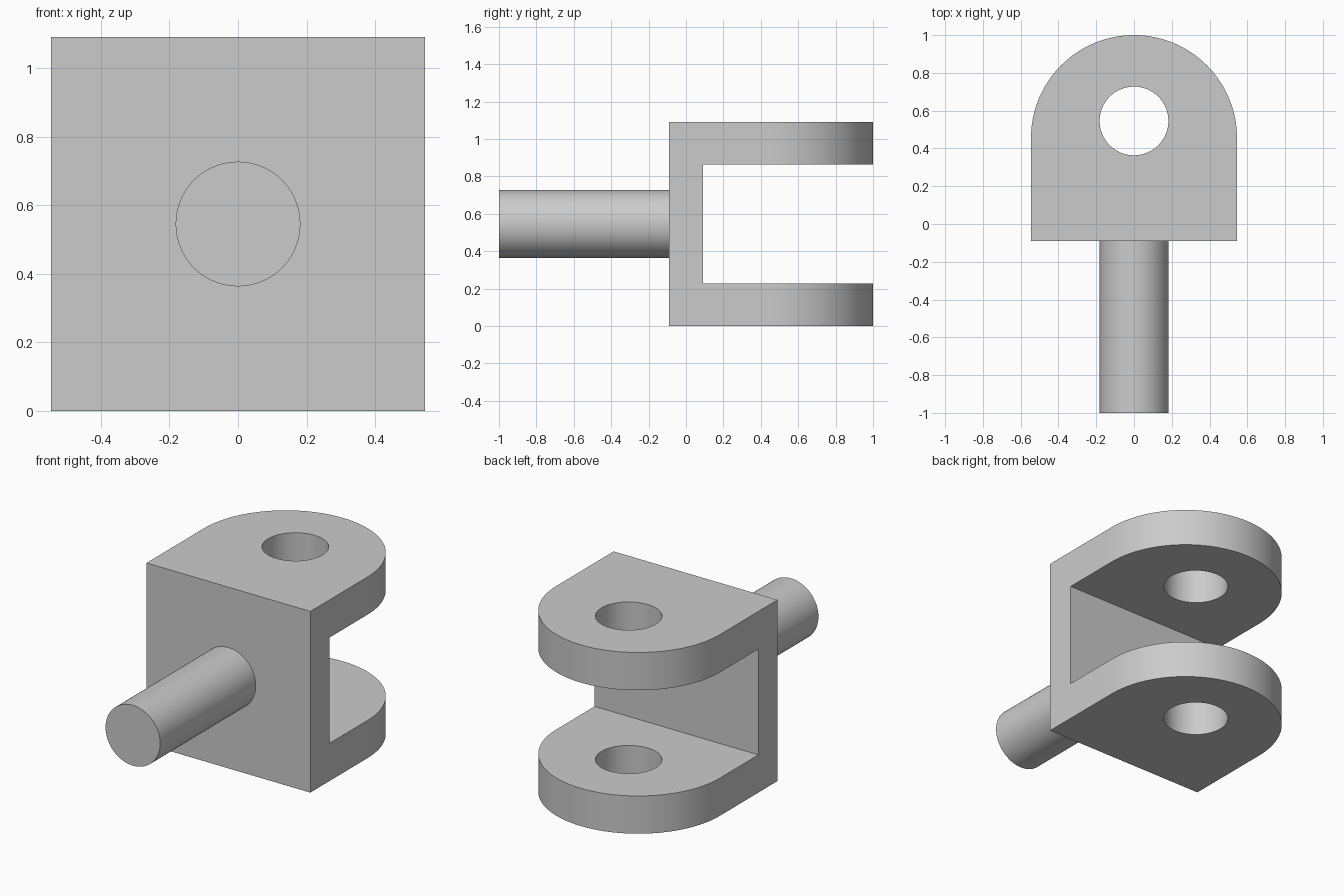
import bpy, bmesh, math
from mathutils import Matrix

cube = bpy.data.objects.get("Cube")
if cube:
    bpy.data.objects.remove(cube, do_unlink=True)

U = 1 / 11                 # design unit
HALF = 6 * U               # half width and arc radius
HEIGHT = 12 * U
MID = HEIGHT / 2
ARM = 2.5 * U              # fork arm thickness
BORE = 2 * U               # pin and hole radius

grey = bpy.data.materials.new("light grey")
grey.use_nodes = True
colour = (0.6, 0.6, 0.6, 1)
grey.diffuse_color = colour
grey.node_tree.nodes["Principled BSDF"].inputs["Base Color"].default_value = colour


def finish(name, bm):
    bmesh.ops.recalc_face_normals(bm, faces=bm.faces)
    mesh = bpy.data.meshes.new(name)
    bm.to_mesh(mesh)
    bm.free()
    mesh.materials.append(grey)
    obj = bpy.data.objects.new(name, mesh)
    bpy.context.collection.objects.link(obj)
    return obj


def cylinder(name, radius, length, matrix):
    bm = bmesh.new()
    bmesh.ops.create_cone(bm, cap_ends=True, segments=96, radius1=radius,
                          radius2=radius, depth=length, matrix=matrix)
    return finish(name, bm)


def smooth(obj):
    bpy.ops.object.select_all(action='DESELECT')
    obj.select_set(True)
    bpy.context.view_layer.objects.active = obj
    bpy.ops.object.shade_smooth_by_angle(angle=math.radians(30))


def cut(obj, cutter):
    mod = obj.modifiers.new("cut", 'BOOLEAN')
    mod.operation, mod.solver, mod.object = 'DIFFERENCE', 'EXACT', cutter
    bpy.context.view_layer.objects.active = obj
    bpy.ops.object.modifier_apply(modifier=mod.name)
    bpy.data.objects.remove(cutter, do_unlink=True)


# Fork body: square front, half-round back, extruded upward
bm = bmesh.new()
outline = [(-HALF, -U), (HALF, -U)]
steps = 64
for i in range(steps + 1):
    a = math.pi * i / steps
    outline.append((HALF * math.cos(a), 5 * U + HALF * math.sin(a)))
base = bm.faces.new([bm.verts.new((x, y, 0)) for x, y in outline])
top = bmesh.ops.extrude_face_region(bm, geom=[base])["geom"]
bmesh.ops.translate(bm, vec=(0, 0, HEIGHT),
                    verts=[v for v in top if isinstance(v, bmesh.types.BMVert)])
fork = finish("fork", bm)

# Slot between the two arms
bm = bmesh.new()
bmesh.ops.create_cube(bm, size=1, matrix=Matrix.Translation((0, U + 1, MID))
                      @ Matrix.Diagonal((2, 2, HEIGHT - 2 * ARM, 1)))
cut(fork, finish("slot_cutter", bm))

# Vertical hole through both arms
cut(fork, cylinder("hole_cutter", BORE, 2, Matrix.Translation((0, 6 * U, MID))))
smooth(fork)

# Round shank reaching forward from the front wall
length = 1 - U
shank = cylinder("shank", BORE, length,
                 Matrix.Translation((0, -U - length / 2, MID))
                 @ Matrix.Rotation(math.pi / 2, 4, 'X'))
smooth(shank)
